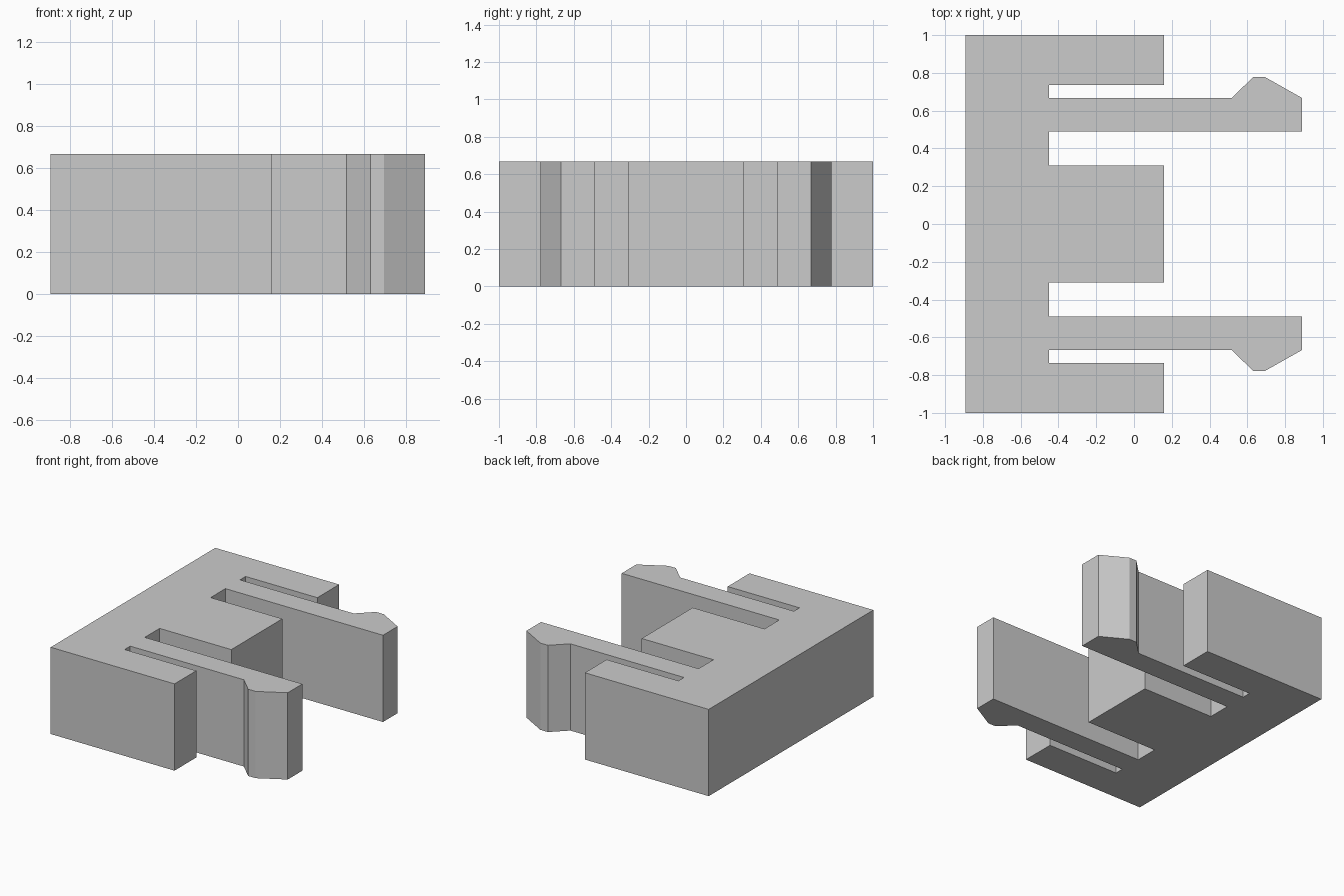
import bpy
import bmesh

cube = bpy.data.objects.get("Cube")
if cube:
    bpy.data.objects.remove(cube, do_unlink=True)

HEIGHT = 0.667
BACK, SLOT, FRONT, TIP = -0.893, -0.45, 0.16, 0.89

grey = bpy.data.materials.new("plain grey")
grey.use_nodes = True
colour = (0.6, 0.6, 0.6, 1)
grey.diffuse_color = colour
grey.node_tree.nodes["Principled BSDF"].inputs["Base Color"].default_value = colour

# Half outline of the clip, from the middle block out to the back corner
half = [
    (FRONT, 0.31), (SLOT, 0.31),                   # middle block and wide slot
    (SLOT, 0.49), (TIP, 0.49), (TIP, 0.667),       # spring arm
    (0.695, 0.777), (0.63, 0.777), (0.517, 0.667), # barbed hook
    (SLOT, 0.667), (SLOT, 0.735),                  # narrow slot
    (FRONT, 0.735), (FRONT, 1), (BACK, 1),         # outer guide block
]
outline = half + [(x, -y) for x, y in reversed(half)]

# Extrude the mirrored outline into one solid
bm = bmesh.new()
base = bm.faces.new([bm.verts.new((x, y, 0)) for x, y in outline])
top = bmesh.ops.extrude_face_region(bm, geom=[base], use_keep_orig=True)["geom"]
bmesh.ops.translate(bm, vec=(0, 0, HEIGHT),
                    verts=[v for v in top if isinstance(v, bmesh.types.BMVert)])
bmesh.ops.recalc_face_normals(bm, faces=bm.faces)

mesh = bpy.data.meshes.new("snap_clip_buckle")
bm.to_mesh(mesh)
bm.free()
mesh.materials.append(grey)
clip = bpy.data.objects.new("snap_clip_buckle", mesh)
bpy.context.collection.objects.link(clip)
